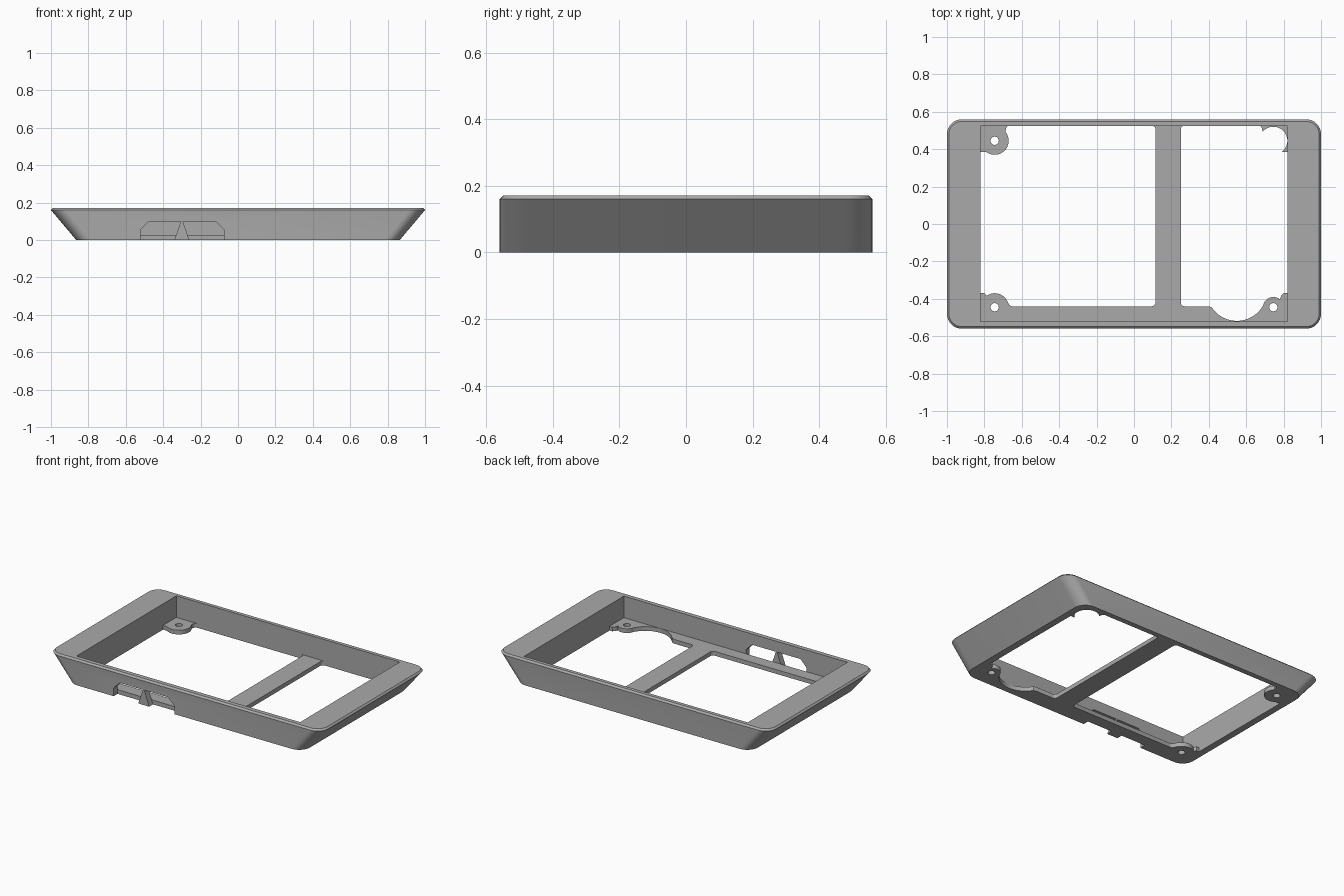
import bpy
import bmesh
from math import cos, sin, radians

if "Cube" in bpy.data.objects:
    bpy.data.objects.remove(bpy.data.objects["Cube"])

grey = bpy.data.materials.new("plain grey")
grey.use_nodes = True
grey.diffuse_color = (0.4, 0.4, 0.4, 1)
grey.node_tree.nodes["Principled BSDF"].inputs["Base Color"].default_value = grey.diffuse_color


def loft(name, sections):
    """Closed solid through matching rings of 3D points."""
    bm = bmesh.new()
    rings = [[bm.verts.new(p) for p in s] for s in sections]
    for a, b in zip(rings, rings[1:]):
        for i in range(len(a)):
            j = (i + 1) % len(a)
            bm.faces.new((a[i], a[j], b[j], b[i]))
    bm.faces.new(rings[0][::-1])
    bm.faces.new(rings[-1])
    bmesh.ops.recalc_face_normals(bm, faces=bm.faces)
    mesh = bpy.data.meshes.new(name)
    bm.to_mesh(mesh)
    bm.free()
    mesh.materials.append(grey)
    obj = bpy.data.objects.new(name, mesh)
    bpy.context.collection.objects.link(obj)
    return obj


def plate(name, outline, z0, z1):
    return loft(name, [[(x, y, z) for x, y in outline] for z in (z0, z1)])


def wall_prism(name, outline, y0, y1):
    return loft(name, [[(x, y, z) for x, z in outline] for y in (y0, y1)])


def arc(cx, cy, r, start, end, steps=8):
    angles = [radians(start + (end - start) * i / steps) for i in range(steps + 1)]
    return [(cx + r * cos(a), cy + r * sin(a)) for a in angles]


def box_outline(x0, x1, y0, y1):
    return [(x0, y0), (x1, y0), (x1, y1), (x0, y1)]


def rounded_ring(hx, hy, r, z):
    ring = []
    for i, (sx, sy) in enumerate([(1, 1), (-1, 1), (-1, -1), (1, -1)]):
        ring += arc(sx * (hx - r), sy * (hy - r), r, 90 * i, 90 * i + 90)
    return [(x, y, z) for x, y in ring]


def cut(obj, cutters):
    """Subtract the cutters, bake the result and discard them."""
    bpy.context.view_layer.objects.active = obj
    for c in cutters:
        c.hide_render = True
        mod = obj.modifiers.new("cut", "BOOLEAN")
        mod.operation = "DIFFERENCE"
        mod.solver = "EXACT"
        mod.object = c
        bpy.ops.object.modifier_apply(modifier=mod.name)
        bpy.data.objects.remove(c)


def smooth(obj):
    bpy.ops.object.select_all(action="DESELECT")
    obj.select_set(True)
    bpy.context.view_layer.objects.active = obj
    bpy.ops.object.shade_smooth_by_angle(angle=radians(25))


SIDE, FRONT, BACK, FLOOR = 0.82, -0.52, 0.525, 0.028
HOLE_X, HOLE_Y, TAB = 0.745, 0.445, 0.075

# Outer frame: sloping ends, rounded corners, chamfered top rim
frame = loft("frame", [
    rounded_ring(0.865, 0.56, 0.08, 0),
    rounded_ring(1.0, 0.56, 0.08, 0.16),
    rounded_ring(0.99, 0.549, 0.07, 0.171),
])
pocket = plate("pocket_cutter", box_outline(-SIDE, SIDE, FRONT, BACK), -0.1, 0.3)
notch = wall_prism("notch_cutter", [
    (-0.52, -0.1), (-0.52, 0.055), (-0.475, 0.1),
    (-0.12, 0.1), (-0.075, 0.055), (-0.075, -0.1)], -0.7, -0.4)
cut(frame, [pocket, notch])
smooth(frame)

# Floor with two openings that leave a crossbar, a front strip and screw tabs
floor = plate("floor", box_outline(-SIDE, SIDE, FRONT, BACK), 0, FLOOR)
out = SIDE + 0.02
large_opening = (
    arc(0.095, -0.42, 0.02, -90, 0, 4)
    + arc(0.095, 0.506, 0.02, 0, 90, 4)
    + arc(-0.665, 0.506, 0.02, 90, 180, 4)
    + arc(-HOLE_X, HOLE_Y, TAB, 40, -125, 16)
    + [(-0.8, 0.385), (-out, 0.385), (-out, -0.37), (-0.8, -0.37)]
    + arc(-HOLE_X, -HOLE_Y, TAB, 125, 20, 12)
    + [(-0.668, -0.432), (-0.655, -0.44)]
)
small_opening = (
    arc(0.27, -0.42, 0.02, 180, 270, 4)
    + [(0.395, -0.44)]
    + arc(0.55, -0.3575, 0.1605, 213, 333, 20)
    + arc(HOLE_X, -HOLE_Y, 0.055, 165, 50, 10)
    + [(0.787, -0.383), (0.8, -0.37), (out, -0.37), (out, 0.385), (0.8, 0.385)]
    + arc(HOLE_X, HOLE_Y, TAB, -55, -220 + 360 - 360 + 360 - 0, 16)
    + arc(0.665, 0.506, 0.02, 0, 90, 4)
    + arc(0.27, 0.506, 0.02, 90, 180, 4)
)
cutters = [plate("opening_cutter", o, -0.1, 0.1) for o in (large_opening, small_opening)]
for sx in (-1, 1):
    for sy in (-1, 1):
        ring = arc(sx * HOLE_X, sy * HOLE_Y, 0.022, 0, 345, 23)
        cutters.append(plate("hole_cutter", ring, -0.1, 0.1))
cut(floor, cutters)
smooth(floor)

# Pointed rib in the front notch
wall_prism("notch_rib", [(-0.34, 0), (-0.26, 0), (-0.295, 0.1), (-0.305, 0.1)], -0.56, FRONT)
